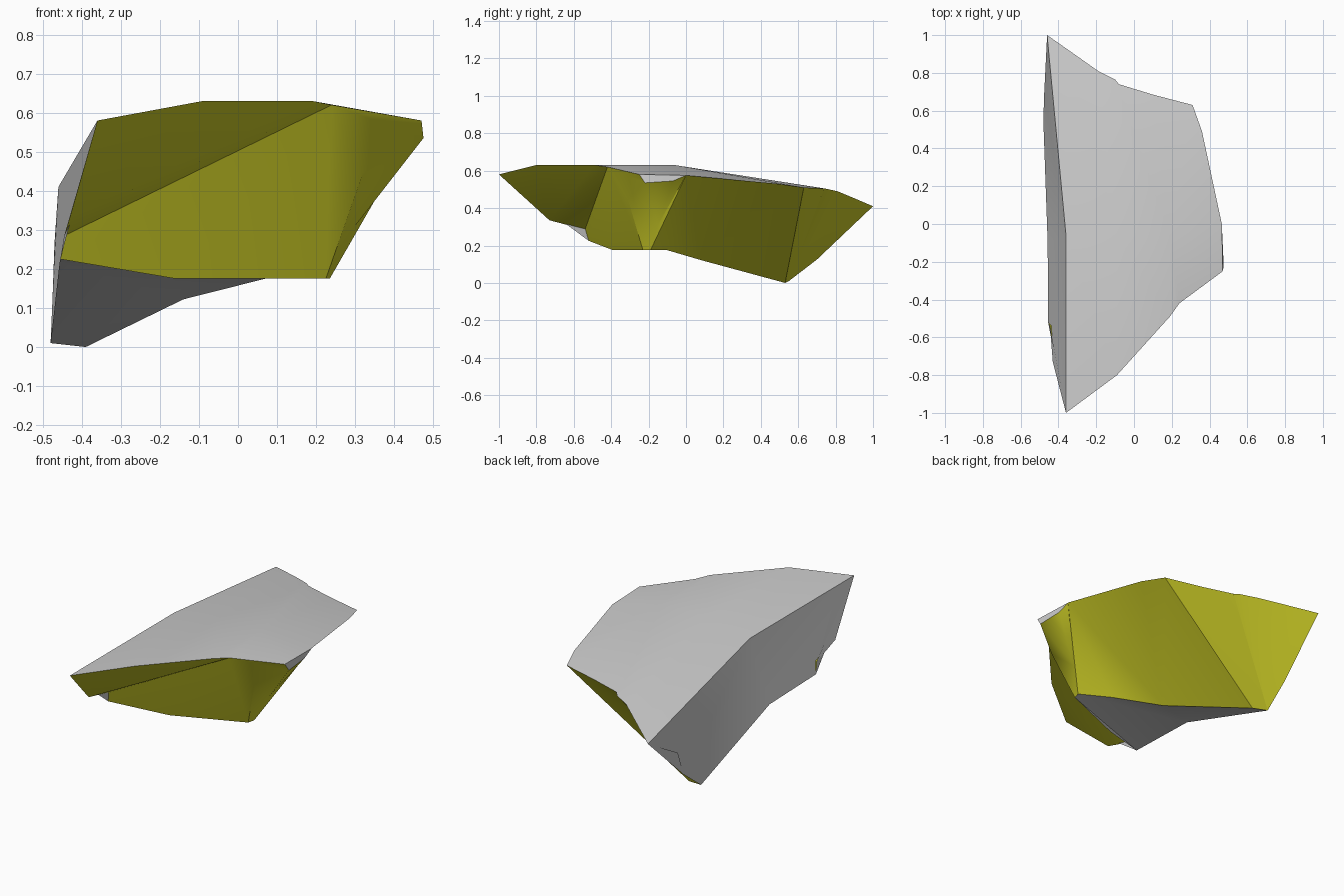
import bpy, bmesh
from mathutils import Vector

if "Cube" in bpy.data.objects:
    bpy.data.objects.remove(bpy.data.objects["Cube"])

# corner points, grouped by the edge they lie on
A, B, C = [(-.36, -1, .58), (-.36, -.06, .58), (-.46, 1, .41)]            # ridge
S1, S2 = (-.09, -.06, .63), (.19, -.06, .63)                             # crest of the top
F1, F2, T, X = [(-.09, -.8, .63), (.19, -.49, .63), (.24, -.42, .62), (.47, -.25, .58)]
N, P, K = (.465, 0, .575), (.36, .49, .53), (.31, .63, .51)              # right rim
RIM = [K, (.1, .685, .507), (-.08, .74, .505), (-.10, .765, .5),
       (-.19, .81, .49), (-.36, .93, .44), C]                            # back rim
D, E, F = (-.43, -.73, .335), (-.445, -.54, .285), (-.455, -.52, .225)   # front left edge
LM, L0, L1, L2 = [(-.457, -.1, .215), (-.48, .55, .01), (-.475, .70, .125), (-.47, .745, .265)]
G, R1, R2 = (-.16, -.39, .175), (.225, -.23, .175), (.235, -.19, .175)   # front base edge
H, J, M = (.07, -.1, .175), (-.14, .08, .122), (-.39, .53, 0)            # back base edge
V, W, U, Q = (.32, -.31, .445), (.475, -.22, .535), (.468, -.07, .545), (.3, -.15, .31)


def params(chain):
    d = [0]
    for p, q in zip(chain, chain[1:]):
        d.append(d[-1] + (Vector(q) - Vector(p)).length)
    return [v / d[-1] for v in d]


def strip(a, b):
    """Triangles filling the gap between two chains of points."""
    ta, tb, i, j, out = params(a), params(b), 0, 0, []
    while i < len(a) - 1 or j < len(b) - 1:
        if j == len(b) - 1 or (i < len(a) - 1 and ta[i + 1] <= tb[j + 1]):
            out.append((a[i], a[i + 1], b[j]))
            i += 1
        else:
            out.append((a[i], b[j + 1], b[j]))
            j += 1
    return out


def fan(c, chain):
    return [(c, p, q) for p, q in zip(chain, chain[1:])]


def build(name, tris, color=None):
    bm = bmesh.new()
    verts = {}
    centre = Vector((-.12, 0, .36))
    for tri in tris:
        f = bm.faces.new([verts.setdefault(p, None) or verts.update({p: bm.verts.new(p)})
                          or verts[p] for p in tri])
        f.normal_update()
        if f.normal.dot(f.calc_center_median() - centre) < 0:
            f.normal_flip()
    me = bpy.data.meshes.new(name)
    bm.to_mesh(me)
    bm.free()
    ob = bpy.data.objects.new(name, me)
    bpy.context.collection.objects.link(ob)
    if color:
        mat = bpy.data.materials.new(name)
        mat.diffuse_color = color
        mat.use_nodes = True
        mat.node_tree.nodes["Principled BSDF"].inputs["Base Color"].default_value = mat.diffuse_color
        me.materials.append(mat)
    bpy.ops.object.select_all(action='DESELECT')
    ob.select_set(True)
    bpy.context.view_layer.objects.active = ob
    bpy.ops.object.shade_smooth_by_angle(angle=.6)


# grey outer slabs: top, left wall, underside, small chip on the right
top = (strip([A, F1], [B, S1]) + strip([F1, F2], [S1, S2]) + fan(S2, [F2, T, X, N])
       + strip([N, S2, S1, B], [P] + RIM))
left_wall = strip([A, B, C], [D, E, F, LM, L0, L1, L2])
underside = strip([F, LM], [G, R1, R2, H]) + strip([LM, L0], [H, J, M])
chip = fan(X, [W, U, N])
build("outer_slabs", top + left_wall + underside + chip)

# coloured broken sides: front, right notch, back
front = fan(D, [A, F1, F2, T]) + fan(T, [D, E, F, G, R1, V, W, X])
notch = strip([R1, V, W], [R2, Q, U])
back = strip([N, P, K], [U, Q, R2, H, J, M]) + strip(RIM, [M, L0, L1, L2])
build("broken_sides", front + notch + back, (.6, .6, .02, 1))
